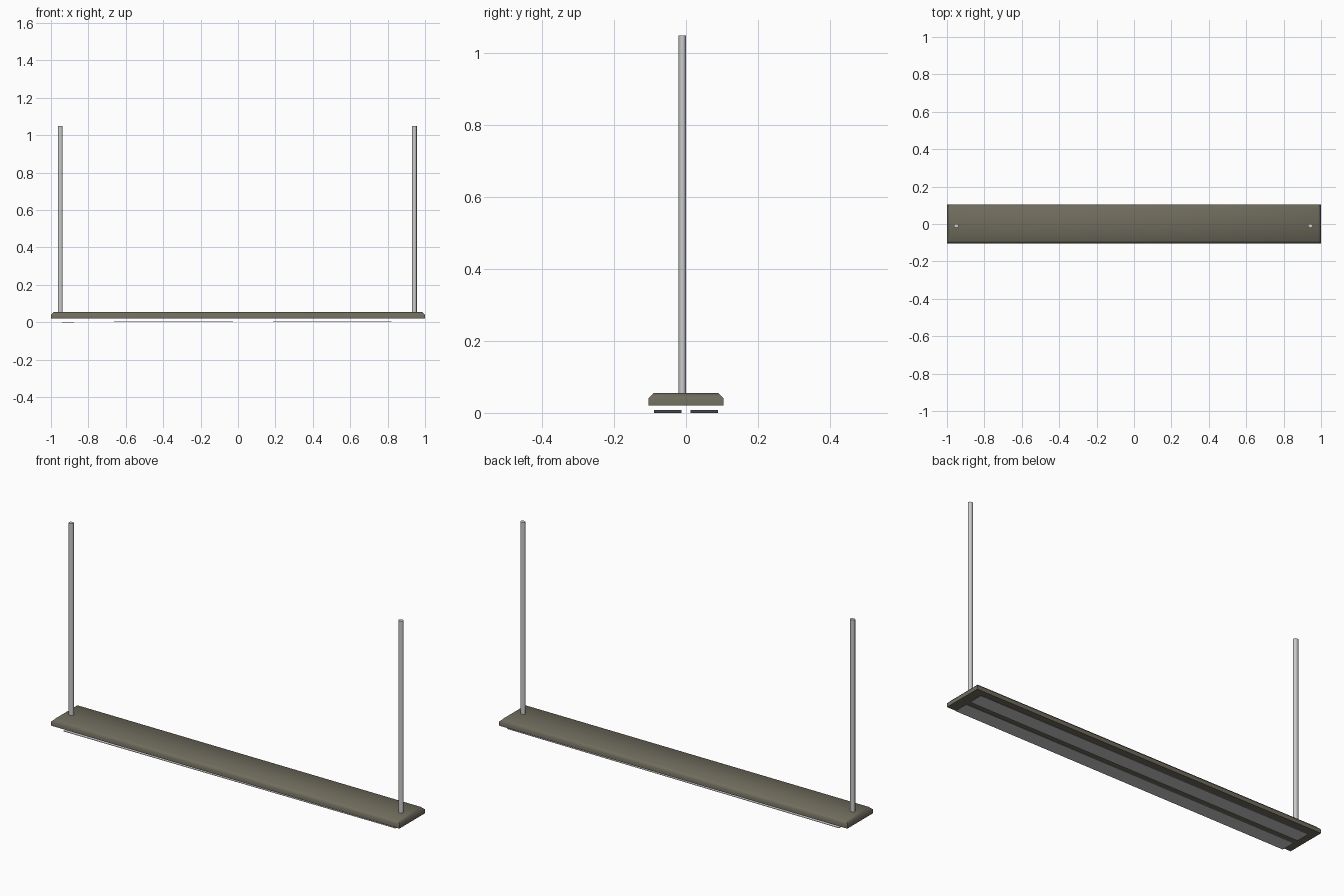
import bpy, bmesh
from mathutils import Matrix

if "Cube" in bpy.data.objects:
    bpy.data.objects.remove(bpy.data.objects["Cube"])


def finish(bm, name, mat=None):
    bmesh.ops.recalc_face_normals(bm, faces=bm.faces)
    me = bpy.data.meshes.new(name)
    bm.to_mesh(me)
    bm.free()
    ob = bpy.data.objects.new(name, me)
    bpy.context.collection.objects.link(ob)
    if mat:
        me.materials.append(mat)
    return ob


def smooth(ob, angle):
    bpy.ops.object.select_all(action='DESELECT')
    ob.select_set(True)
    bpy.context.view_layer.objects.active = ob
    bpy.ops.object.shade_smooth_by_angle(angle=angle)


olive = bpy.data.materials.new("olive_metal")
olive.diffuse_color = (0.16, 0.15, 0.11, 1)
olive.use_nodes = True
olive.node_tree.nodes["Principled BSDF"].inputs["Base Color"].default_value = olive.diffuse_color

# Housing: flat slab with a chamfered upper rim
bm = bmesh.new()
bmesh.ops.create_cube(bm, size=1, matrix=Matrix.Translation((0, 0, 0.0375))
                      @ Matrix.Diagonal((2, 0.21, 0.035, 1)))
rim = [e for e in bm.edges if all(v.co.z > 0.05 for v in e.verts)]
bmesh.ops.bevel(bm, geom=rim, offset=0.015, segments=1, affect='EDGES')
smooth(finish(bm, "housing", olive), 0.9)

# Hanging rods
for side, x in (("left", -0.95), ("right", 0.943)):
    bm = bmesh.new()
    bmesh.ops.create_cone(bm, cap_ends=True, segments=12, radius1=1, radius2=1, depth=1,
                          matrix=Matrix.Translation((x, -0.01, 0.55))
                          @ Matrix.Diagonal((0.013, 0.0105, 1.0, 1)))
    smooth(finish(bm, side + "_hanging_rod"), 0.9)

# Light panels: thin sheets below the housing, sloping gently up towards +x
for side, y in (("front", -0.051), ("back", 0.051)):
    bm = bmesh.new()
    bmesh.ops.create_cube(bm, size=1, matrix=Matrix.Translation((0.012, y, 0.001))
                          @ Matrix.Diagonal((1.905, 0.076, 0.002, 1)))
    for v in bm.verts:
        v.co.z += 0.006 * (v.co.x + 0.9405) / 1.905
    finish(bm, side + "_light_panel")
